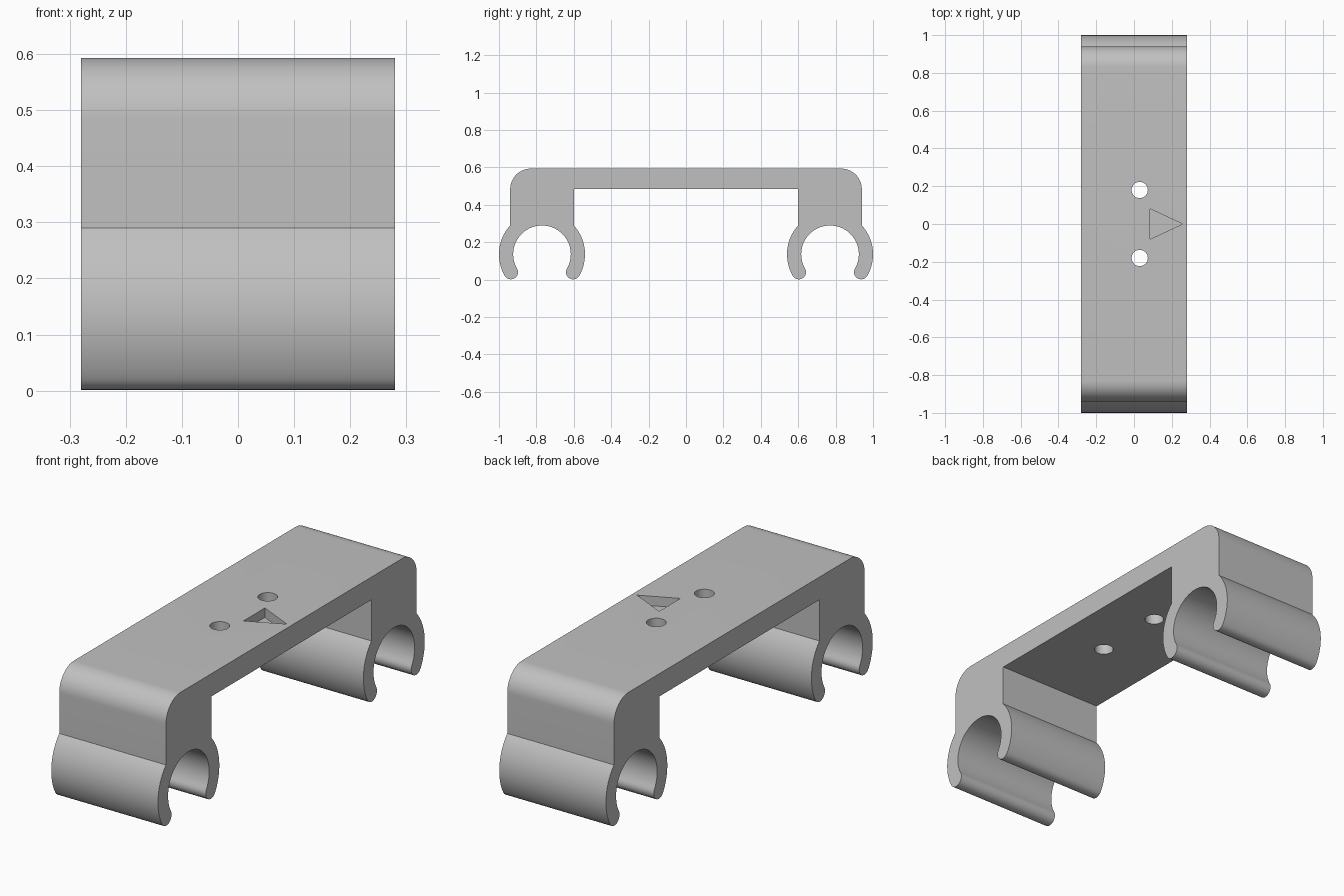
import bpy, bmesh
from math import radians, degrees, acos, cos, sin

if "Cube" in bpy.data.objects:
    bpy.data.objects.remove(bpy.data.objects["Cube"], do_unlink=True)

WIDTH = 0.56            # along x
TOP, UNDER = 0.593, 0.485
OUT_Y, IN_Y = 0.94, 0.60
RING_Y, RING_Z = 0.77, 0.135
R_OUT, R_IN = 0.23, 0.154
R_CORNER = 0.11

grey = bpy.data.materials.new("light grey plastic")
grey.use_nodes = True
grey.diffuse_color = (0.53, 0.53, 0.53, 1)
grey.node_tree.nodes["Principled BSDF"].inputs["Base Color"].default_value = grey.diffuse_color


def arc(cy, cz, r, start, end, n):
    angles = [radians(start + (end - start) * i / n) for i in range(n + 1)]
    return [(cy + r * cos(a), cz + r * sin(a)) for a in angles]


def tip(angle, start, end):
    """Rounded lip at the end of the open ring."""
    mid = (R_OUT + R_IN) / 2
    a = radians(angle)
    return arc(RING_Y + mid * cos(a), RING_Z + mid * sin(a), (R_OUT - R_IN) / 2, start, end, 12)


def prism(name, points, place, offset):
    """Extrude an outline; place() turns an outline point into 3D."""
    bm = bmesh.new()
    face = bm.faces.new([bm.verts.new(place(p)) for p in points])
    new = bmesh.ops.extrude_face_region(bm, geom=[face])["geom"]
    bmesh.ops.translate(bm, vec=offset, verts=[v for v in new if isinstance(v, bmesh.types.BMVert)])
    bmesh.ops.recalc_face_normals(bm, faces=bm.faces)
    mesh = bpy.data.meshes.new(name)
    bm.to_mesh(mesh)
    bm.free()
    mesh.materials.append(grey)
    obj = bpy.data.objects.new(name, mesh)
    bpy.context.collection.objects.link(obj)
    return obj


# Half of the side outline: bar, rounded shoulder, leg and open snap ring
join = degrees(acos((OUT_Y - RING_Y) / R_OUT))
half = arc(OUT_Y - R_CORNER, TOP - R_CORNER, R_CORNER, 90, 0, 16)
half += arc(RING_Y, RING_Z, R_OUT, join, -30, 20)
half += tip(-30, -30, -210)
half += arc(RING_Y, RING_Z, R_IN, -30, 210, 56)
half += tip(210, 30, -150)
half += arc(RING_Y, RING_Z, R_OUT, 210, 180 - join, 20)
half += [(IN_Y, UNDER)]

# Mirror the half and drop doubled points
outline = []
for p in half + [(-y, z) for y, z in reversed(half)]:
    if not outline or abs(p[0] - outline[-1][0]) + abs(p[1] - outline[-1][1]) > 1e-5:
        outline.append(p)
clip = prism("double_pipe_clip", outline, lambda p: (-WIDTH / 2, p[0], p[1]), (WIDTH, 0, 0))

# Two through holes and a shallow triangular arrow pocket
cutters = [prism("screw_hole_cutter", arc(0.03, y, 0.043, 0, 350, 35),
                 lambda p: (p[0], p[1], 0.4), (0, 0, 0.3)) for y in (-0.18, 0.18)]
cutters.append(prism("arrow_pocket_cutter", [(0.085, -0.08), (0.257, 0), (0.085, 0.08)],
                     lambda p: (p[0], p[1], TOP - 0.045), (0, 0, 0.1)))

bpy.ops.object.select_all(action='DESELECT')
clip.select_set(True)
bpy.context.view_layer.objects.active = clip
for cutter in cutters:
    mod = clip.modifiers.new("cut", 'BOOLEAN')
    mod.operation = 'DIFFERENCE'
    mod.solver = 'EXACT'
    mod.object = cutter
    bpy.ops.object.modifier_apply(modifier=mod.name)
    bpy.data.objects.remove(cutter, do_unlink=True)

bpy.ops.object.shade_smooth_by_angle(angle=radians(25))
